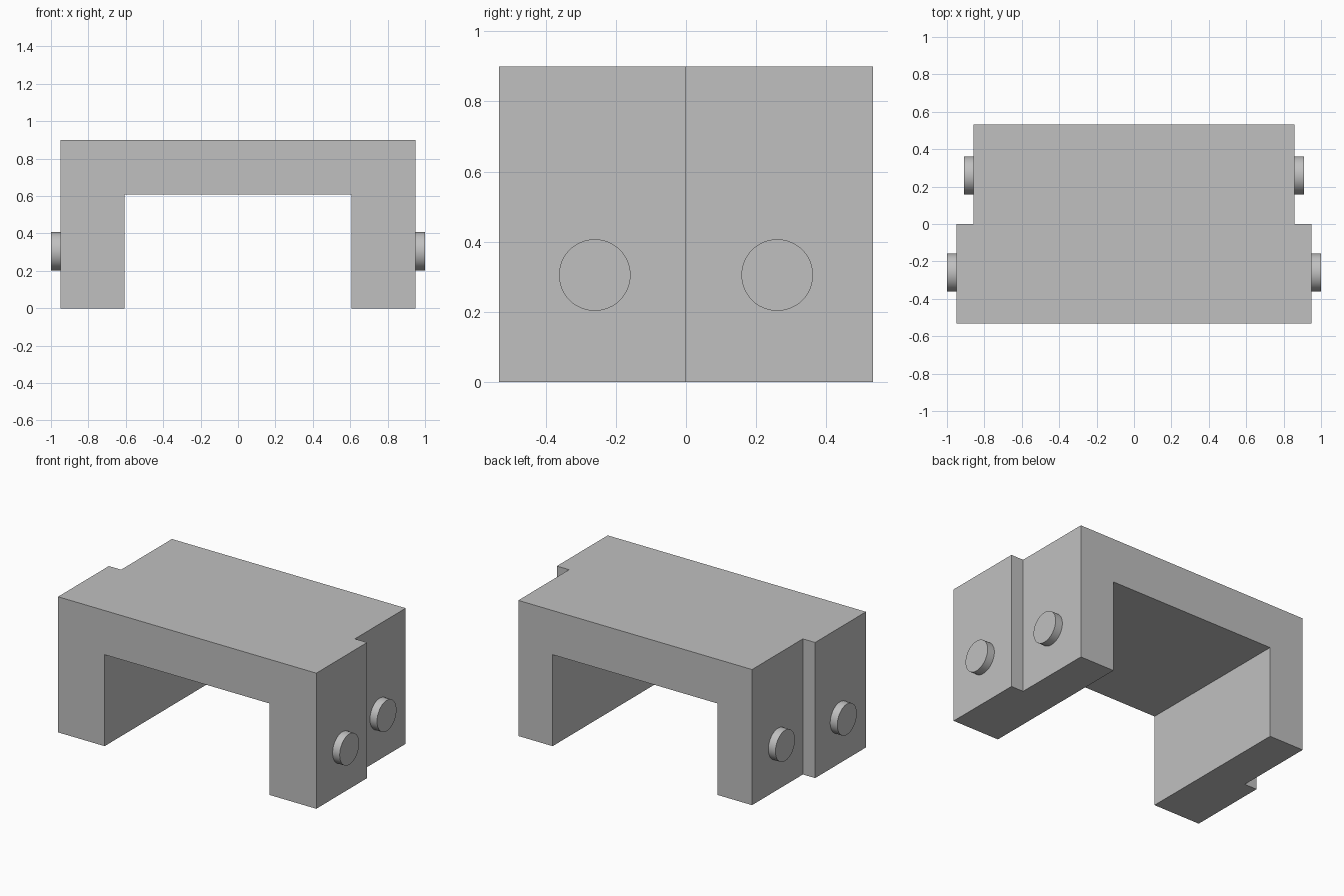
import bpy, bmesh, math

cube = bpy.data.objects.get("Cube")
if cube:
    bpy.data.objects.remove(cube, do_unlink=True)

FRONT_X, BACK_X = 0.948, 0.858    # half widths of the two sections
DEPTH, HEIGHT = 0.533, 0.9        # half depth, full height
OPEN_X, OPEN_Z = 0.606, 0.607     # opening half width and height
PEG_R, PEG_OUT, PEG_SUNK = 0.102, 0.052, 0.03

grey = bpy.data.materials.new("plain grey")
grey.use_nodes = True
grey.diffuse_color = (0.53, 0.53, 0.53, 1)
grey.node_tree.nodes["Principled BSDF"].inputs["Base Color"].default_value = (0.53, 0.53, 0.53, 1)


def prism(name, outline, z0, z1):
    """Extrude a plan outline from z0 up to z1."""
    bm = bmesh.new()
    face = bm.faces.new([bm.verts.new((x, y, z0)) for x, y in outline])
    top = bmesh.ops.extrude_face_region(bm, geom=[face])["geom"]
    bmesh.ops.translate(bm, vec=(0, 0, z1 - z0),
                        verts=[v for v in top if isinstance(v, bmesh.types.BMVert)])
    bmesh.ops.recalc_face_normals(bm, faces=bm.faces)
    mesh = bpy.data.meshes.new(name)
    bm.to_mesh(mesh)
    bm.free()
    mesh.materials.append(grey)
    obj = bpy.data.objects.new(name, mesh)
    bpy.context.collection.objects.link(obj)
    return obj


# Stepped bridge body: wide front section, narrower back section
right_side = [(FRONT_X, -DEPTH), (FRONT_X, 0), (BACK_X, 0), (BACK_X, DEPTH)]
left_side = [(-x, y) for x, y in reversed(right_side)]
body = prism("bridge_body", right_side + left_side, 0, HEIGHT)

# Opening cut straight through from front to back
cutter = prism("opening_cutter",
               [(-OPEN_X, -1), (OPEN_X, -1), (OPEN_X, 1), (-OPEN_X, 1)], -0.5, OPEN_Z)
cut = body.modifiers.new("opening", 'BOOLEAN')
cut.operation, cut.solver, cut.object = 'DIFFERENCE', 'EXACT', cutter
bpy.context.view_layer.objects.active = body
bpy.ops.object.modifier_apply(modifier=cut.name)
bpy.data.objects.remove(cutter, do_unlink=True)

# Round pegs on the outer sides of both sections
for section, half_x, y in (("front", FRONT_X, -0.26), ("back", BACK_X, 0.26)):
    for side, sign in (("left", 1), ("right", -1)):
        middle = half_x + (PEG_OUT - PEG_SUNK) / 2
        bpy.ops.mesh.primitive_cylinder_add(
            vertices=48, radius=PEG_R, depth=PEG_OUT + PEG_SUNK,
            location=(sign * middle, y, 0.305), rotation=(0, math.pi / 2, 0))
        peg = bpy.context.object
        peg.name = f"{section}_{side}_peg"
        peg.data.materials.append(grey)
        bpy.ops.object.shade_smooth_by_angle(angle=math.radians(30))
